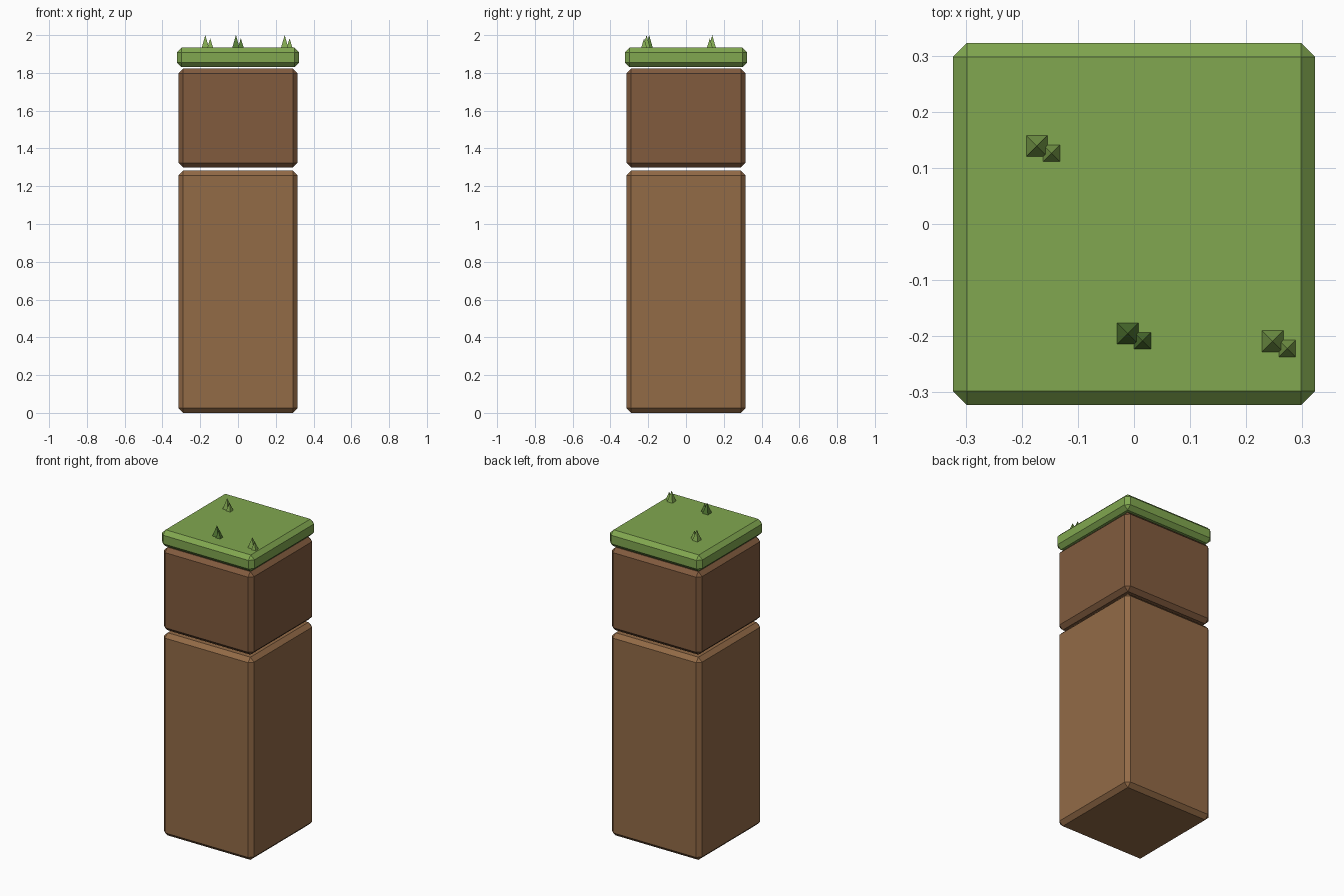
import bpy, bmesh
from mathutils import Matrix

if "Cube" in bpy.data.objects:
    bpy.data.objects.remove(bpy.data.objects["Cube"])


def material(name, rgb):
    m = bpy.data.materials.new(name)
    m.diffuse_color = (*rgb, 1)
    m.use_nodes = True
    m.node_tree.nodes["Principled BSDF"].inputs["Base Color"].default_value = m.diffuse_color
    return m


def finish(name, bm, mat):
    bmesh.ops.recalc_face_normals(bm, faces=bm.faces)
    me = bpy.data.meshes.new(name)
    bm.to_mesh(me)
    bm.free()
    me.materials.append(mat)
    ob = bpy.data.objects.new(name, me)
    bpy.context.collection.objects.link(ob)


def block(name, half, z0, z1, mat, bevel=0.025):
    bm = bmesh.new()
    bmesh.ops.create_cube(bm, size=1, matrix=Matrix.Translation((0, 0, (z0 + z1) / 2))
                          @ Matrix.Diagonal((2 * half, 2 * half, z1 - z0, 1)))
    bmesh.ops.bevel(bm, geom=bm.edges[:], offset=bevel, segments=1, affect='EDGES')
    finish(name, bm, mat)


def add_blade(bm, x, y, z0, z1, half):
    base = [bm.verts.new((x + sx * half, y + sy * half, z0))
            for sx, sy in ((-1, -1), (1, -1), (1, 1), (-1, 1))]
    tip = bm.verts.new((x, y, z1))
    bm.faces.new(base)
    for i in range(4):
        bm.faces.new((base[i], base[(i + 1) % 4], tip))


soil_light = material("soil_light", (0.29, 0.145, 0.062))
soil_dark = material("soil_dark", (0.22, 0.105, 0.048))
grass = material("grass", (0.22, 0.39, 0.08))
grass_dark = material("grass_dark", (0.09, 0.2, 0.035))

# Stacked layers with narrow gaps between them
block("lower_soil", 0.315, 0.0, 1.282, soil_light)
block("upper_soil", 0.315, 1.298, 1.823, soil_dark)
block("grass_top", 0.323, 1.83, 1.934, grass)

# Grass tufts: one tall and one short four-sided blade each
for i, (x, y, mat) in enumerate([(-0.173, 0.139, grass),
                                 (-0.011, -0.195, grass_dark),
                                 (0.247, -0.209, grass)]):
    bm = bmesh.new()
    add_blade(bm, x, y, 1.934, 2.0, 0.019)
    add_blade(bm, x + 0.026, y - 0.013, 1.934, 1.983, 0.015)
    finish(f"grass_tuft_{i + 1}", bm, mat)
